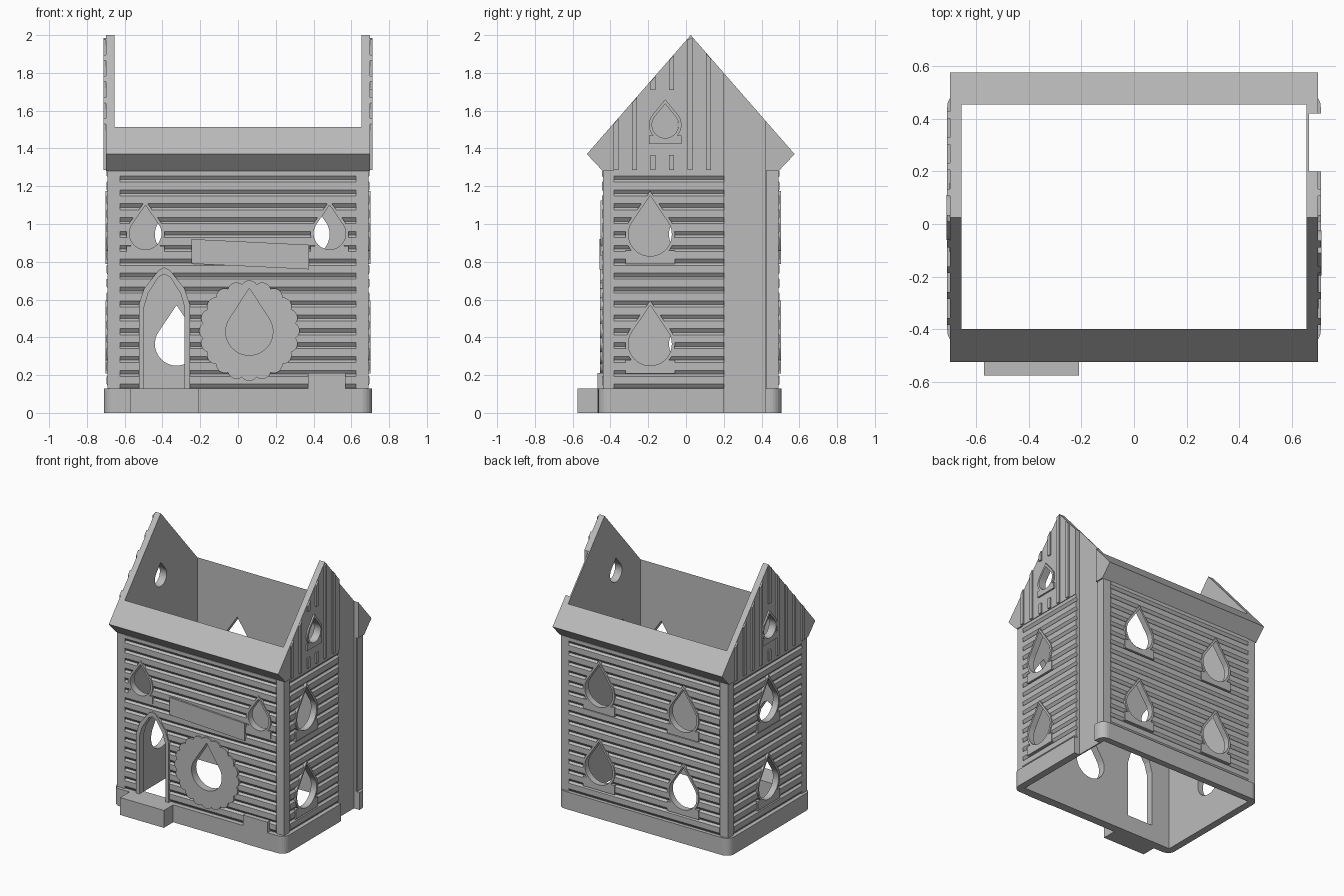
import bpy, bmesh
from math import sin, cos, asin, acos, pi, radians

old = bpy.data.objects.get("Cube")
if old:
    bpy.data.objects.remove(old, do_unlink=True)

grey = bpy.data.materials.new("plain_grey")
grey.use_nodes = True
grey.diffuse_color = (0.5, 0.5, 0.5, 1)
grey.node_tree.nodes["Principled BSDF"].inputs["Base Color"].default_value = (0.5, 0.5, 0.5, 1)

MID = 0.025                      # y of the ridge
IN_X, IN_F, IN_B = 0.655, -0.40, 0.455
WALL_X, WALL_F, WALL_B = 0.68, -0.43, 0.48
BASE_TOP, WALL_TOP = 0.13, 1.28


def add_prism(bm, pts, axis, a, b):
    """Extrude a 2D outline along an axis from a to b."""
    place = {"x": lambda u, v, d: (d, u, v),
             "y": lambda u, v, d: (u, d, v),
             "z": lambda u, v, d: (u, v, d)}[axis]
    lo = [bm.verts.new(place(u, v, a)) for u, v in pts]
    hi = [bm.verts.new(place(u, v, b)) for u, v in pts]
    faces = [bm.faces.new(lo), bm.faces.new(hi)]
    for i in range(len(pts)):
        j = (i + 1) % len(pts)
        faces.append(bm.faces.new((lo[i], lo[j], hi[j], hi[i])))
    bmesh.ops.recalc_face_normals(bm, faces=faces)


def part(name, *prisms):
    bm = bmesh.new()
    for p in prisms:
        add_prism(bm, *p)
    mesh = bpy.data.meshes.new(name)
    bm.to_mesh(mesh)
    bm.free()
    mesh.materials.append(grey)
    ob = bpy.data.objects.new(name, mesh)
    bpy.context.collection.objects.link(ob)
    return ob


def rect(u0, v0, u1, v1):
    return [(u0, v0), (u1, v0), (u1, v1), (u0, v1)]


def drop(u, v, r, h, start=-pi / 2, n=14):
    """Teardrop outline: round below, tangent lines up to a point."""
    end = pi / 2 - acos(r / h)
    arc = [start + (end - start) * i / n for i in range(n + 1)]
    right = [(r * cos(t), r * sin(t)) for t in arc]
    left = [(-x, z) for x, z in reversed(right)]
    if start == -pi / 2:
        left.pop()
    return [(u + x, v + z) for x, z in right + [(0, h)] + left]


def frame_outline(u, v, r, h):
    """Teardrop surround standing on a rectangular sill."""
    top = drop(u, v, r, h, asin(-0.65))
    zs, zb = v - 0.65 * r, v - 1.19 * r
    return [(u - r, zs), (u - r, zb), (u + r, zb), (u + r, zs)] + top


# wall side -> extrusion axis, wall surface, outward sign
SIDES = {"front": ("y", WALL_F, -1), "back": ("y", WALL_B, 1),
         "right": ("x", -WALL_X, -1), "left": ("x", WALL_X, 1)}
BIG, SMALL, GABLE = (0.115, 0.205), (0.085, 0.15), (0.07, 0.11)
windows = [("front", -0.49, 0.95, SMALL), ("front", 0.485, 0.95, SMALL),
           ("left", -0.11, 1.525, GABLE), ("right", MID, 1.525, GABLE)]
for z in (0.365, 0.945):
    windows += [("back", -0.325, z, BIG), ("back", 0.37, z, BIG),
                ("left", -0.19, z, BIG), ("right", MID, z, BIG)]


def through(side, pts):
    axis, s, d = SIDES[side]
    return (pts, axis, s - 0.06 * d, s + 0.15 * d)


def plate(side, pts, out):
    axis, s, d = SIDES[side]
    return (pts, axis, s - 0.005 * d, s + out * d)


def arch(u, w, z0, z1, top):
    return [(u - w, z0), (u + w, z0), (u + w, z1), (u + w * 0.8, z1 + (top - z1) * 0.42),
            (u + 0.03, top - 0.015), (u, top), (u - 0.03, top - 0.015),
            (u - w * 0.8, z1 + (top - z1) * 0.42), (u - w, z1)]


# Cutters: hollow interior, chimney slot, door and window holes
cavity = part("cavity_cutter", (rect(-IN_X, IN_F, IN_X, IN_B), "z", -0.2, 2.3))
slot = part("slot_cutter", (rect(0.665, 0.2, 0.9, 0.42), "z", -0.1, 2.2))
holes = part("hole_cutter",
             *[through(s, drop(u, v, r, h)) for s, u, v, (r, h) in windows],
             through("front", drop(0.06, 0.43, 0.125, 0.23)),
             through("front", arch(-0.39, 0.107, BASE_TOP, 0.56, 0.735)))
cutters = (cavity, slot, holes)
parts = []


def carve(ob, *tools):
    for t in tools:
        m = ob.modifiers.new(t.name, "BOOLEAN")
        m.operation, m.solver, m.object = "DIFFERENCE", "EXACT", t
    parts.append(ob)


# Plinth with rounded corners
corner = 0.06
plinth = []
for cx, cy, a0 in ((0.65, 0.445, 0), (-0.65, 0.445, 90), (-0.65, -0.405, 180), (0.65, -0.405, 270)):
    for k in range(7):
        t = radians(a0 + 15 * k)
        plinth.append((cx + corner * cos(t), cy + corner * sin(t)))
carve(part("plinth", (plinth, "z", 0, BASE_TOP)), cavity, slot)
carve(part("door_step", (rect(-0.57, -0.575, -0.21, -0.45), "z", 0, BASE_TOP)))
carve(part("plinth_plaque", (rect(0.37, 0, 0.57, 0.21), "y", -0.468, -0.425)))

# Wall shell, eaves and gables
carve(part("walls", (rect(-WALL_X, WALL_F, WALL_X, WALL_B), "z", 0.05, WALL_TOP)), *cutters)
gable = [(-0.44, WALL_TOP), (-0.525, 1.37), (MID, 2), (0.575, 1.37), (0.49, WALL_TOP)]
carve(part("eaves_and_gables", (gable, "x", -0.70, 0.70)), *cutters)

# Corner posts
for fx, sx in (("left", 1), ("right", -1)):
    for fy, y0, y1 in (("front", -0.44, -0.38), ("back", 0.425, 0.49)):
        x0, x1 = sorted((0.625 * sx, 0.69 * sx))
        carve(part(f"{fy}_{fx}_post", (rect(x0, y0, x1, y1), "z", BASE_TOP - 0.02, WALL_TOP + 0.01)), cavity)

# Horizontal boards with chamfered edges
pitch, proud, rows = 0.0735, 0.015, 15


def boards(side, a, b):
    axis, s, d = SIDES[side]
    prof = [(s, BASE_TOP - 0.01)]
    for i in range(rows):
        z = BASE_TOP + 0.002 + i * pitch
        prof += [(s, z), (s + d * proud, z + 0.02), (s + d * proud, z + 0.061)]
    z = BASE_TOP + 0.002 + rows * pitch
    prof += [(s, z), (s + d * proud, z + 0.02), (s + d * proud, WALL_TOP),
             (s - d * 0.01, WALL_TOP), (s - d * 0.01, BASE_TOP - 0.01)]
    carve(part(side + "_boards", (prof, "x" if axis == "y" else "y", a, b)), holes)


boards("front", -0.625, 0.625)
boards("back", -0.625, 0.625)
boards("left", -0.38, 0.2)
boards("right", -0.38, 0.425)

# Window surrounds
for i, (side, u, v, (r, h)) in enumerate(windows):
    out = 0.032 if v > 1.3 else 0.022
    carve(part(f"{side}_window_frame_{i + 1}",
               plate(side, frame_outline(u, v, r + 0.016, h + 0.025), out)), holes)

# Door surround, scalloped round window and slanted sign board
carve(part("door_frame", plate("front", arch(-0.39, 0.135, BASE_TOP, 0.575, 0.77), 0.024)), holes)
scallops, steps = 20, 160
ring = []
for k in range(steps):
    t = 2 * pi * k / steps
    r = 0.248 + 0.018 * abs(cos(t * scallops / 2)) ** 0.7
    ring.append((0.06 + r * cos(t), 0.435 + r * sin(t)))
carve(part("scalloped_window_frame", plate("front", ring, 0.026)), holes)
carve(part("sign_board", plate("front", [(-0.245, 0.79), (0.375, 0.76), (0.375, 0.89), (-0.245, 0.92)], 0.028)))


# Vertical battens on the gables, broken around the window
def roof_z(y):
    return 2 - 1.145 * abs(y - MID) - 0.004


for side, count, wy in (("left", 6, -0.11), ("right", 9, MID)):
    d = SIDES[side][2]
    strips = []
    for i in range(count):
        y = -0.37 + 0.098 * i
        y0, y1 = y - 0.013, y + 0.013
        spans = [(1.285, None)]
        if abs(y - wy) < 0.085:
            spans = [(1.285, 1.365), (1.71, None)]
        for lo, hi in spans:
            pts = [(y0, lo), (y1, lo), (y1, hi or roof_z(y1)), (y0, hi or roof_z(y0))]
            strips.append((pts, "x", d * 0.69, d * 0.711))
    carve(part(side + "_gable_battens", *strips))

# Apply the cuts and drop the cutters
dg = bpy.context.evaluated_depsgraph_get()
dg.update()
done = [(ob, bpy.data.meshes.new_from_object(ob.evaluated_get(dg))) for ob in parts]
for ob, mesh in done:
    ob.modifiers.clear()
    ob.data = mesh
for c in cutters:
    bpy.data.objects.remove(c, do_unlink=True)
